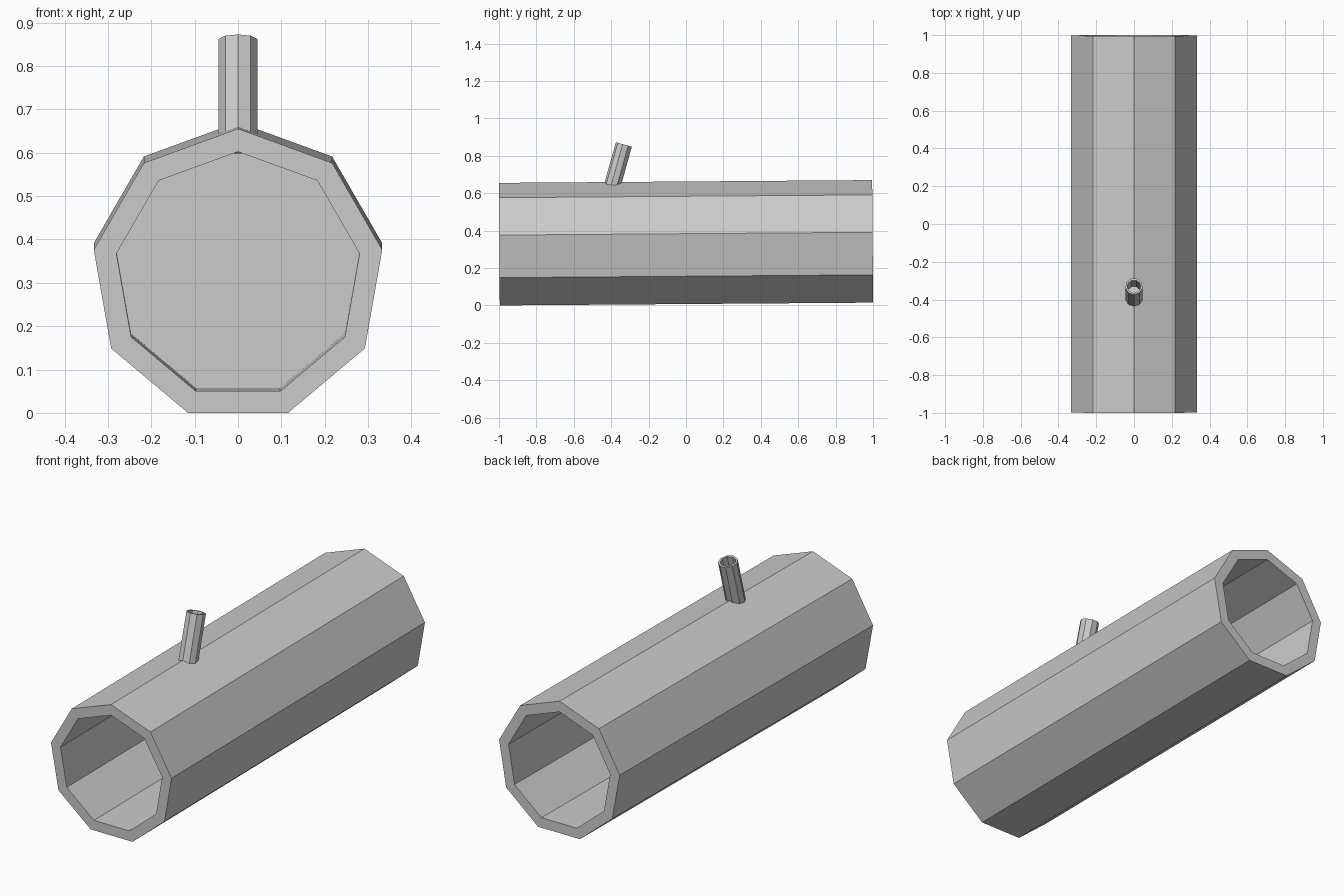
import bpy, bmesh
from math import radians, sin, cos, tau

if "Cube" in bpy.data.objects:
    bpy.data.objects.remove(bpy.data.objects["Cube"])

SIDES = 9


def tube(name, radius, bore, length, web, location, tilt):
    """Nine-sided tube along local Y, a corner at +Z, with a thin web closing the bore halfway."""
    h, w = length / 2, web / 2
    profile = [(bore, -w), (bore, -h), (radius, -h),
               (radius, h), (bore, h), (bore, w)]
    bm = bmesh.new()
    rings = []
    for r, y in profile:
        rings.append([bm.verts.new((r * sin(tau * i / SIDES), y, r * cos(tau * i / SIDES)))
                      for i in range(SIDES)])
    for a, b in zip(rings, rings[1:]):
        for i in range(SIDES):
            j = (i + 1) % SIDES
            bm.faces.new((a[i], a[j], b[j], b[i]))
    # web faces
    bm.faces.new(rings[0])
    bm.faces.new(rings[-1])
    bmesh.ops.recalc_face_normals(bm, faces=bm.faces)
    mesh = bpy.data.meshes.new(name)
    bm.to_mesh(mesh)
    bm.free()
    obj = bpy.data.objects.new(name, mesh)
    obj.location = location
    obj.rotation_euler.x = radians(tilt)
    bpy.context.collection.objects.link(obj)
    return obj


# large barrel, rising slightly towards the back
tube("main_barrel", 0.3377, 0.2846, 1.996, 0.04, (0, 0, 0.325), 0.43)

# small leaning pipe, poking just through the barrel's ceiling
tube("small_pipe", 0.0457, 0.036, 0.26, 0.01, (0, -0.366, 0.735), 74.3)
